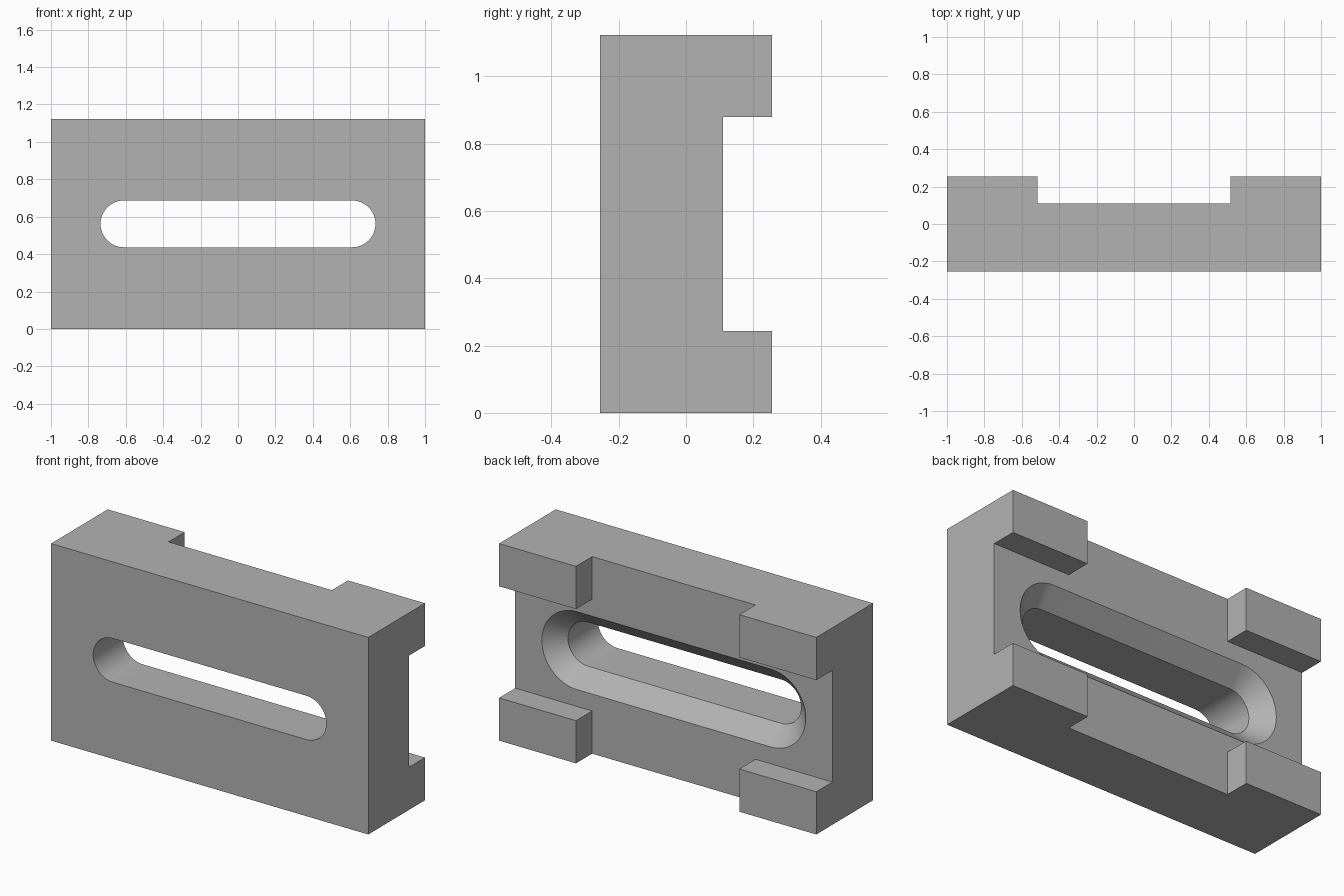
import bpy, bmesh, math

old = bpy.data.objects.get("Cube")
if old:
    bpy.data.objects.remove(old, do_unlink=True)

WIDTH, DEPTH, HEIGHT = 2.0, 0.51, 1.123
MID_Z = HEIGHT / 2
FLOOR_Y = 0.11          # floor of the cross-shaped recess in the back
SLOT_X = 0.61           # centre of each rounded slot end
SLOT_R, SINK_R = 0.125, 0.222

steel = bpy.data.materials.new("plain grey")
steel.use_nodes = True
GREY = (0.45, 0.45, 0.45, 1)
steel.diffuse_color = GREY
steel.node_tree.nodes["Principled BSDF"].inputs["Base Color"].default_value = GREY


def add_object(name, bm):
    bmesh.ops.recalc_face_normals(bm, faces=bm.faces)
    mesh = bpy.data.meshes.new(name)
    bm.to_mesh(mesh)
    bm.free()
    mesh.materials.append(steel)
    obj = bpy.data.objects.new(name, mesh)
    bpy.context.scene.collection.objects.link(obj)
    return obj


def box(name, size, centre):
    bm = bmesh.new()
    bmesh.ops.create_cube(bm, size=1)
    bmesh.ops.scale(bm, vec=size, verts=bm.verts)
    bmesh.ops.translate(bm, vec=centre, verts=bm.verts)
    return add_object(name, bm)


def slot_ring(bm, y, r, steps=24):
    """Stadium outline in the xz plane at depth y."""
    ring = []
    for side, start in ((1, -math.pi / 2), (-1, math.pi / 2)):
        for i in range(steps + 1):
            a = start + math.pi * i / steps
            ring.append(bm.verts.new((side * SLOT_X + r * math.cos(a), y,
                                      MID_Z + r * math.sin(a))))
    return ring


# Block
block = box("slotted_block", (WIDTH, DEPTH, HEIGHT), (0, 0, MID_Z))

# Two crossing channels in the back leave four corner pads
cut_y = FLOOR_Y + 0.5
side_channel = box("side_channel_cutter", (3, 1, 0.636), (0, cut_y, MID_Z))
upright_channel = box("upright_channel_cutter", (1.03, 1, 3), (0, cut_y, MID_Z))

# Long slot, countersunk from the back
bm = bmesh.new()
sink_y = FLOOR_Y - (SINK_R - SLOT_R)
rings = [slot_ring(bm, y, r) for y, r in
         ((-0.5, SLOT_R), (sink_y, SLOT_R), (FLOOR_Y, SINK_R), (0.5, SINK_R))]
for a, b in zip(rings, rings[1:]):
    for i in range(len(a)):
        j = (i + 1) % len(a)
        bm.faces.new((a[i], a[j], b[j], b[i]))
bm.faces.new(rings[0])
bm.faces.new(rings[-1])
slot = add_object("slot_cutter", bm)

# Cut the block, then keep the finished mesh only
cutters = (side_channel, upright_channel, slot)
for cutter in cutters:
    cutter.hide_render = True
    mod = block.modifiers.new(cutter.name, 'BOOLEAN')
    mod.operation = 'DIFFERENCE'
    mod.solver = 'EXACT'
    mod.object = cutter
bpy.context.view_layer.update()
graph = bpy.context.evaluated_depsgraph_get()
finished = bpy.data.meshes.new_from_object(block.evaluated_get(graph))
block.modifiers.clear()
block.data = finished
for cutter in cutters:
    bpy.data.objects.remove(cutter, do_unlink=True)

# Smooth the round slot ends, keep the edges crisp
bpy.ops.object.select_all(action='DESELECT')
block.select_set(True)
bpy.context.view_layer.objects.active = block
bpy.ops.object.shade_smooth_by_angle(angle=math.radians(30))
